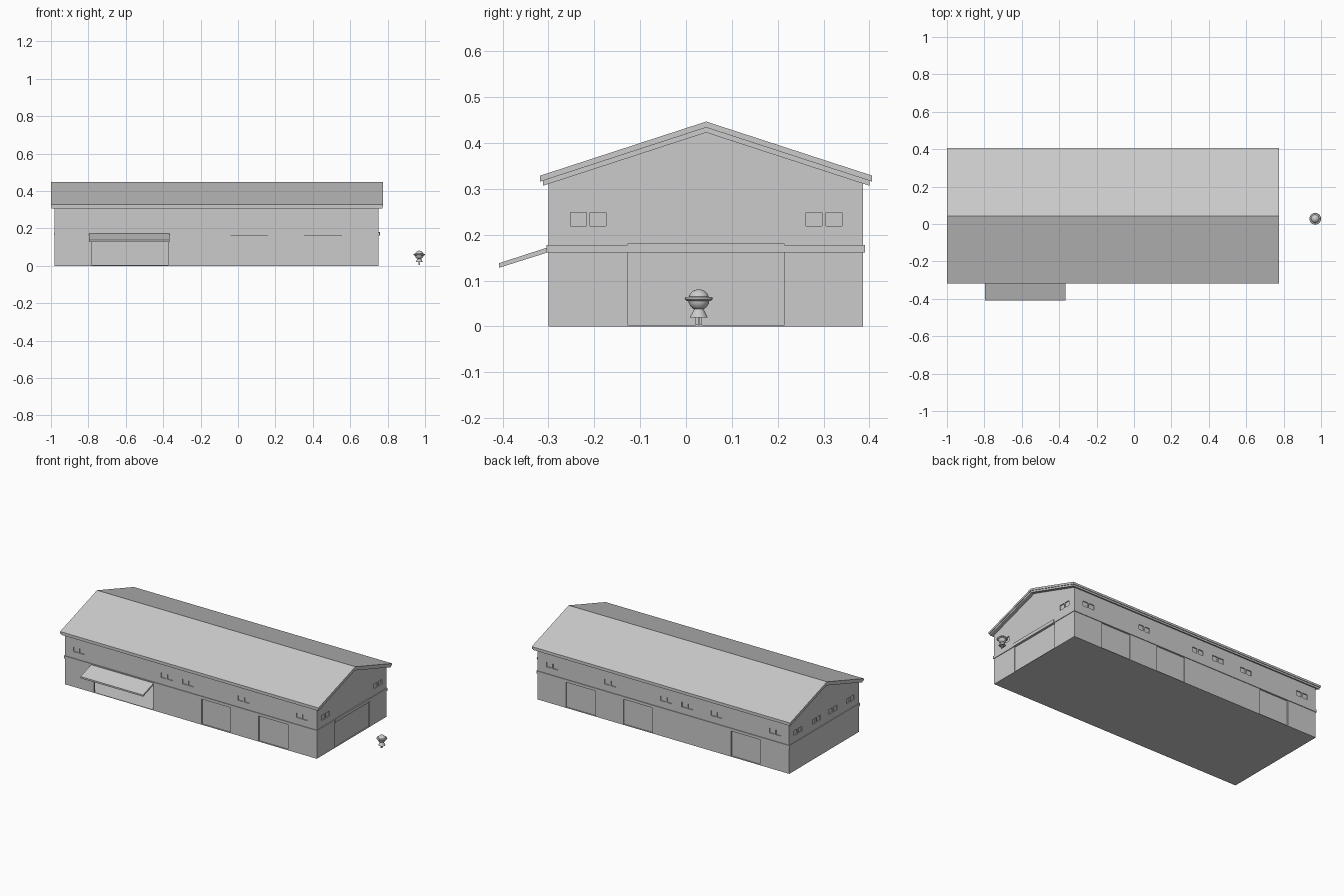
import bpy, bmesh
from math import radians
from mathutils import Matrix, Vector

if "Cube" in bpy.data.objects:
    bpy.data.objects.remove(bpy.data.objects["Cube"])

X0, X1, Y0, Y1 = -0.98, 0.752, -0.30, 0.386   # outer wall faces
RIDGE, T = 0.044, 0.012                        # ridge line, wall thickness


def finish(name, bm):
    bmesh.ops.recalc_face_normals(bm, faces=bm.faces)
    me = bpy.data.meshes.new(name)
    bm.to_mesh(me)
    bm.free()
    ob = bpy.data.objects.new(name, me)
    bpy.context.collection.objects.link(ob)
    return ob


def boxes(name, items):
    """One mesh of several boxes, each (x0, x1, y0, y1, z0, z1)."""
    bm = bmesh.new()
    for a, b, c, d, e, f in items:
        m = Matrix.Translation(((a + b) / 2, (c + d) / 2, (e + f) / 2))
        bmesh.ops.create_cube(bm, size=1, matrix=m @ Matrix.Diagonal((b - a, d - c, f - e, 1)))
    return finish(name, bm)


def prism(name, profile, x0, x1):
    """Extrude a (y, z) profile along x."""
    bm = bmesh.new()
    face = bm.faces.new([bm.verts.new((x0, y, z)) for y, z in profile])
    new = bmesh.ops.extrude_face_region(bm, geom=[face])["geom"]
    bmesh.ops.translate(bm, vec=(x1 - x0, 0, 0), verts=[g for g in new if isinstance(g, bmesh.types.BMVert)])
    return finish(name, bm)


def cut(ob, cutter):
    mod = ob.modifiers.new("cut", "BOOLEAN")
    mod.operation, mod.solver, mod.object = "DIFFERENCE", "EXACT", cutter
    cutter.hide_render = True
    cutter.hide_set(True)


def on_wall(side, a, b, z0, z1, near, far):
    """Box on a wall from a to b; near/far are depths inward from the face."""
    if side == "front":
        return (a, b, Y0 + near, Y0 + far, z0, z1)
    if side == "back":
        return (a, b, Y1 - far, Y1 - near, z0, z1)
    if side == "right":
        return (X1 - far, X1 - near, a, b, z0, z1)
    return (X0 + near, X0 + far, a, b, z0, z1)


# Hollow gabled walls
walls = prism("walls", [(Y0, 0), (Y1, 0), (Y1, 0.316), (RIDGE, 0.427), (Y0, 0.316)], X0, X1)
inner = prism("interior_cutter", [(Y0 + T, 0.003), (Y1 - T, 0.003), (Y1 - T, 0.308),
                                  (RIDGE, 0.418), (Y0 + T, 0.308)], X0 + T, X1 - T)

# Door and window openings with closed panels; the canopy doorway stays open
closed = [("front", -0.04, 0.16), ("front", 0.352, 0.555),
          ("back", -0.04, 0.16), ("back", 0.352, 0.555), ("back", -0.78, -0.58),
          ("right", -0.128, 0.215)]
openings = [on_wall("front", -0.78, -0.375, 0.003, 0.161, -0.02, 0.03)]
doors, panes = [], []
for side, a, b in closed:
    openings.append(on_wall(side, a, b, 0.003, 0.161, -0.02, 0.03))
    doors.append(on_wall(side, a, b, 0.001, 0.163, 0.007, 0.014))

pairs = {"front": (-0.883, -0.28, -0.134, 0.25, 0.65),
         "back": (-0.883, -0.48, -0.28, -0.134, 0.25, 0.65),
         "right": (-0.213, 0.301), "left": (-0.213, -0.045, 0.12, 0.301)}
for side, centres in pairs.items():
    for c in centres:
        for a in (c - 0.039, c + 0.004):
            openings.append(on_wall(side, a, a + 0.035, 0.219, 0.249, -0.02, 0.03))
            panes.append(on_wall(side, a, a + 0.035, 0.219, 0.249, 0.006, 0.010))
cut(walls, inner)
cut(walls, boxes("opening_cutter", openings))
boxes("door_panels", doors)
boxes("window_panes", panes)

# Thin ledge round the building and header over the gable door
P = 0.004
boxes("wall_ledge", [(X0 - P, X1 + P, Y0 - P, Y0, 0.161, 0.178),
                     (X0 - P, X1 + P, Y1, Y1 + P, 0.161, 0.178),
                     (X0 - P, X0, Y0, Y1, 0.161, 0.178),
                     (X1, X1 + P, Y0, Y1, 0.161, 0.178)])
boxes("door_header", [(X1, X1 + 0.007, -0.128, 0.215, 0.161, 0.181)])


# Roof in two stepped layers
def roof(name, half, eave, apex, t, x0, x1):
    a, b = RIDGE - half, RIDGE + half
    prism(name, [(a, eave), (RIDGE, apex), (b, eave), (b, eave - t), (RIDGE, apex - t), (a, eave - t)], x0, x1)


roof("roof_cover", 0.362, 0.329, 0.447, 0.013, -1.0, 0.776)
roof("roof_trim", 0.356, 0.318, 0.434, 0.011, -0.996, 0.772)

# Sloping canopy over the open doorway
prism("canopy", [(Y0, 0.173), (-0.408, 0.138), (-0.408, 0.128), (Y0, 0.162)], -0.797, -0.367)


# Small standing figure: legs, flared body, round head, ring brim
FX, FY = 0.969, 0.028


def lathe(name, profile, n=24, closed=False):
    bm = bmesh.new()
    pts = [bm.verts.new((r, 0, z)) for r, z in profile]
    loop = list(zip(pts, pts[1:])) + ([(pts[-1], pts[0])] if closed else [])
    edges = [bm.edges.new(p) for p in loop]
    bmesh.ops.spin(bm, geom=pts + edges, axis=(0, 0, 1), cent=(0, 0, 0), angle=radians(360), steps=n)
    bmesh.ops.remove_doubles(bm, verts=bm.verts, dist=1e-5)
    bmesh.ops.translate(bm, vec=Vector((FX, FY, 0)), verts=bm.verts)
    ob = finish(name, bm)
    bpy.ops.object.select_all(action="DESELECT")
    ob.select_set(True)
    bpy.context.view_layer.objects.active = ob
    bpy.ops.object.shade_smooth_by_angle(angle=radians(35))
    return ob


boxes("figure_legs", [(FX - 0.004, FX + 0.004, FY + s - 0.003, FY + s + 0.003, 0.003, 0.022)
                      for s in (-0.004, 0.004)])
lathe("figure_body", [(0, 0.019), (0.020, 0.019), (0.008, 0.042), (0, 0.042)])
bm = bmesh.new()
bmesh.ops.create_uvsphere(bm, u_segments=24, v_segments=12, radius=0.023,
                          matrix=Matrix.Translation((FX, FY, 0.058)))
for f in bm.faces:
    f.smooth = True
finish("figure_head", bm)
lathe("figure_brim", [(0.021, 0.057), (0.026, 0.055), (0.031, 0.060), (0.029, 0.064), (0.021, 0.065)], closed=True)
